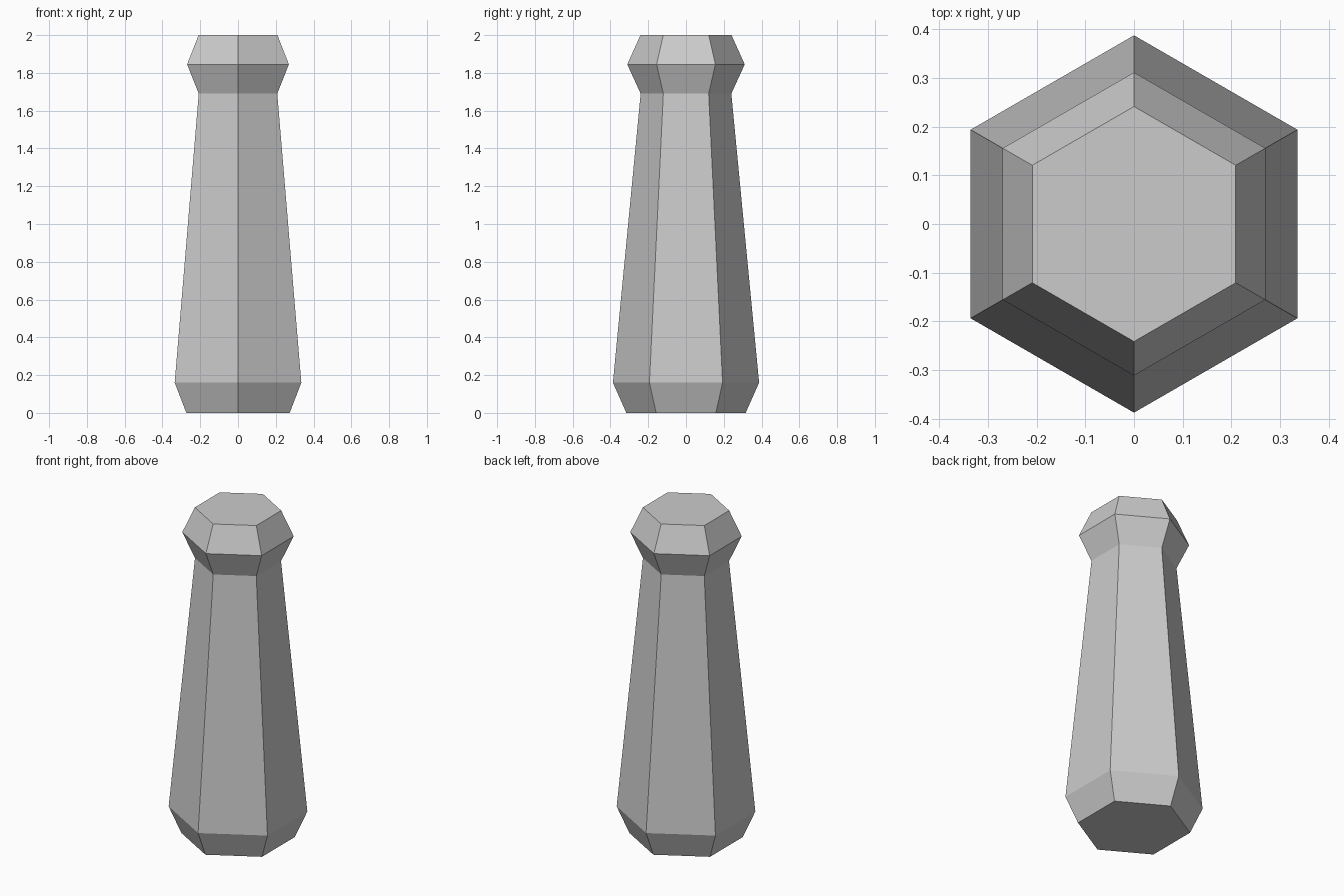
import bpy, bmesh, math

if "Cube" in bpy.data.objects:
    bpy.data.objects.remove(bpy.data.objects["Cube"])

SIDES = 6
# (radius to corner, height) from base to top
PROFILE = [(0.316, 0.0), (0.387, 0.16), (0.24, 1.69), (0.311, 1.845), (0.241, 2.0)]

bm = bmesh.new()

# One hexagonal ring per profile point, corners on the y axis
rings = []
for r, z in PROFILE:
    angles = [math.pi / 2 + 2 * math.pi * i / SIDES for i in range(SIDES)]
    rings.append([bm.verts.new((r * math.cos(a), r * math.sin(a), z)) for a in angles])

# Side walls
for low, high in zip(rings, rings[1:]):
    for i in range(SIDES):
        j = (i + 1) % SIDES
        bm.faces.new((low[i], low[j], high[j], high[i]))

# Flat base and top
bm.faces.new(rings[0][::-1])
bm.faces.new(rings[-1])

mesh = bpy.data.meshes.new("hexagonal_post")
bm.to_mesh(mesh)
bm.free()
bpy.context.collection.objects.link(bpy.data.objects.new("hexagonal_post", mesh))
